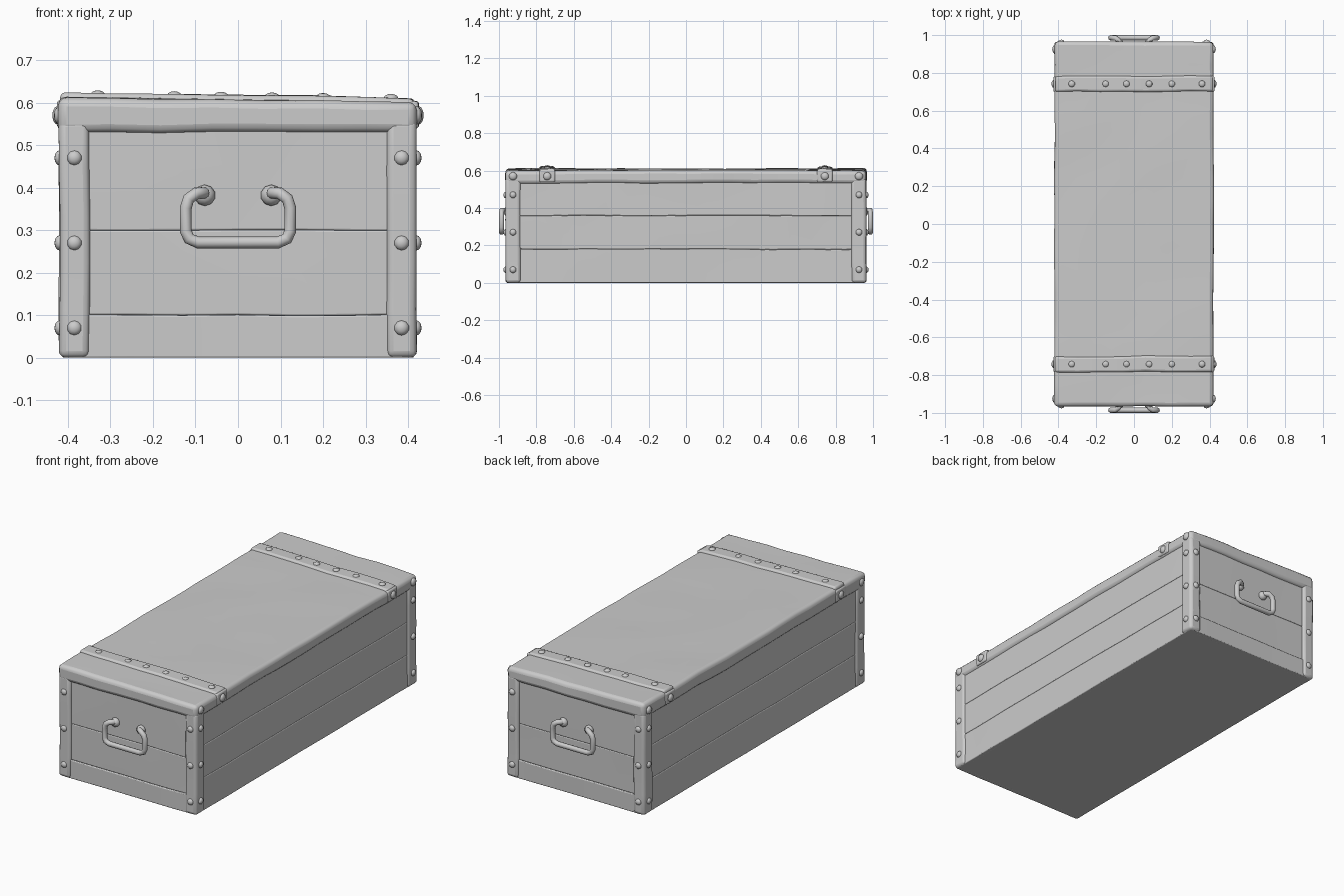
import bpy, bmesh, math
from mathutils import Vector, Matrix, noise

cube = bpy.data.objects.get("Cube")
if cube:
    bpy.data.objects.remove(cube, do_unlink=True)

grey = bpy.data.materials.new("worn grey")
grey.use_nodes = True
tone = (0.6, 0.6, 0.6, 1)
grey.diffuse_color = tone
grey.node_tree.nodes["Principled BSDF"].inputs["Base Color"].default_value = tone


def finish(ob, angle=40):
    ob.data.materials.append(grey)
    bpy.ops.object.select_all(action='DESELECT')
    ob.select_set(True)
    bpy.context.view_layer.objects.active = ob
    bpy.ops.object.shade_smooth_by_angle(angle=math.radians(angle))


def add_mesh(name, bm):
    me = bpy.data.meshes.new(name)
    bm.to_mesh(me)
    bm.free()
    ob = bpy.data.objects.new(name, me)
    bpy.context.collection.objects.link(ob)
    return ob


def box(name, lo, hi, bevel=0.01, dent=0.003, sag=0.0):
    """Bevelled box between two corners, with hand-worn dents and an optional sideways sag on top."""
    lo, hi = Vector(lo), Vector(hi)
    size = hi - lo
    bm = bmesh.new()
    bmesh.ops.create_cube(bm, size=1)
    bmesh.ops.transform(bm, matrix=Matrix.Translation((lo + hi) / 2) @ Matrix.Diagonal((*size, 1)), verts=bm.verts)
    # slice into patches so that the surface can be dented
    for axis in range(3):
        n = max(1, round(size[axis] / 0.12))
        normal = Vector([float(i == axis) for i in range(3)])
        for k in range(1, n):
            bmesh.ops.bisect_plane(bm, geom=bm.verts[:] + bm.edges[:] + bm.faces[:],
                                   plane_co=lo + normal * size[axis] * k / n, plane_no=normal)
    for v in bm.verts:
        top = (v.co.z - lo.z) / size.z
        move = noise.noise_vector(v.co * 5) * dent
        if v.co.z < 0.001:
            move.z = 0
        v.co += move
        v.co.z -= sag * v.co.x * top
    bm.normal_update()
    ob = add_mesh(name, bm)
    if bevel:
        mod = ob.modifiers.new("rounded edges", 'BEVEL')
        mod.width = bevel
        mod.segments = 3
        mod.limit_method = 'ANGLE'
        mod.angle_limit = math.radians(50)
    finish(ob)
    return ob


def rivet(name, at, axis, radius=0.018, height=0.013):
    """Domed rivet whose crown points along the axis."""
    bm = bmesh.new()
    turn = Vector(axis).to_track_quat('Z', 'Y').to_matrix().to_4x4()
    bmesh.ops.create_uvsphere(bm, u_segments=10, v_segments=6, radius=1)
    bmesh.ops.transform(bm, matrix=Matrix.Translation(at) @ turn @ Matrix.Diagonal((radius, radius, height, 1)),
                        verts=bm.verts)
    finish(add_mesh(name, bm), 80)


# body and plank panels
box("body", (-0.406, -0.945, 0.0), (0.406, 0.945, 0.56), 0.012, 0.0)
for s, word in ((-1, "front"), (1, "back")):
    for i, (a, b) in enumerate(((0.0, 0.1), (0.1, 0.3), (0.3, 0.54))):
        out = 0.957 if i == 0 else 0.951
        y = sorted((s * 0.93, s * out))
        box(f"{word}_plank_{i + 1}", (-0.39, y[0], a), (0.39, y[1], b), 0.004)
for s, word in ((-1, "right"), (1, "left")):
    for i, (a, b) in enumerate(((0.0, 0.18), (0.18, 0.36), (0.36, 0.54))):
        x = sorted((s * 0.39, s * 0.412))
        box(f"{word}_plank_{i + 1}", (x[0], -0.92, a), (x[1], 0.92, b), 0.004)

# corner posts with rivets on both outer faces
for sx in (-1, 1):
    for sy in (-1, 1):
        word = ("front" if sy < 0 else "back") + ("_left" if sx > 0 else "_right")
        x, y = sorted((sx * 0.35, sx * 0.421)), sorted((sy * 0.885, sy * 0.965))
        box(word + "_post", (x[0], y[0], 0), (x[1], y[1], 0.56), 0.016)
        for i, z in enumerate((0.07, 0.27, 0.47)):
            rivet(f"{word}_side_rivet_{i + 1}", (sx * 0.419, sy * 0.925, z), (sx, 0, 0))
            rivet(f"{word}_end_rivet_{i + 1}", (sx * 0.385, sy * 0.963, z), (0, sy, 0))
        rivet(word + "_lid_rivet", (sx * 0.42, sy * 0.925, 0.57), (sx, 0, 0), 0.022)

# lid with a slightly lopsided top
box("lid", (-0.422, -0.966, 0.53), (0.422, 0.966, 0.607), 0.02, 0.006, 0.012)

# straps over the lid with side clips and rivets
for sy, word in ((-1, "front"), (1, "back")):
    y = sy * 0.742
    box(word + "_strap", (-0.418, y - 0.042, 0.57), (0.418, y + 0.042, 0.617), 0.012, 0.006, 0.012)
    for sx, side in ((-1, "right"), (1, "left")):
        x = sorted((sx * 0.40, sx * 0.426))
        box(f"{word}_{side}_clip", (x[0], y - 0.042, 0.54), (x[1], y + 0.042, 0.605), 0.008)
        rivet(f"{word}_{side}_clip_rivet", (sx * 0.424, y, 0.57), (sx, 0, 0), 0.022)
    for i, x in enumerate((-0.33, -0.15, -0.04, 0.08, 0.2, 0.36)):
        rivet(f"{word}_strap_rivet_{i + 1}", (x, y, 0.615 - 0.012 * x), (0, 0, 1), 0.018, 0.01)

# bent tube handles on both ends, hung from round lugs
half = ((0.078, 0.94, 0.385), (0.08, 0.972, 0.388), (0.098, 0.984, 0.387), (0.116, 0.986, 0.374),
        (0.123, 0.986, 0.352), (0.123, 0.986, 0.298), (0.115, 0.986, 0.28), (0.094, 0.986, 0.271))
path = [(-x, y, z) for x, y, z in half] + list(reversed(half))
for s, word in ((-1, "front"), (1, "back")):
    curve = bpy.data.curves.new(word + "_handle", 'CURVE')
    curve.dimensions = '3D'
    curve.bevel_depth = 0.014
    curve.bevel_resolution = 3
    curve.use_fill_caps = True
    line = curve.splines.new('POLY')
    line.points.add(len(path) - 1)
    for p, (x, y, z) in zip(line.points, path):
        p.co = (x, s * y, z, 1)
    line.use_smooth = True
    ob = bpy.data.objects.new(word + "_handle", curve)
    bpy.context.collection.objects.link(ob)
    curve.materials.append(grey)
    for x in (-0.078, 0.078):
        rivet(f"{word}_handle_lug_{'left' if x > 0 else 'right'}", (x, s * 0.955, 0.382), (0, s, 0), 0.025, 0.022)
